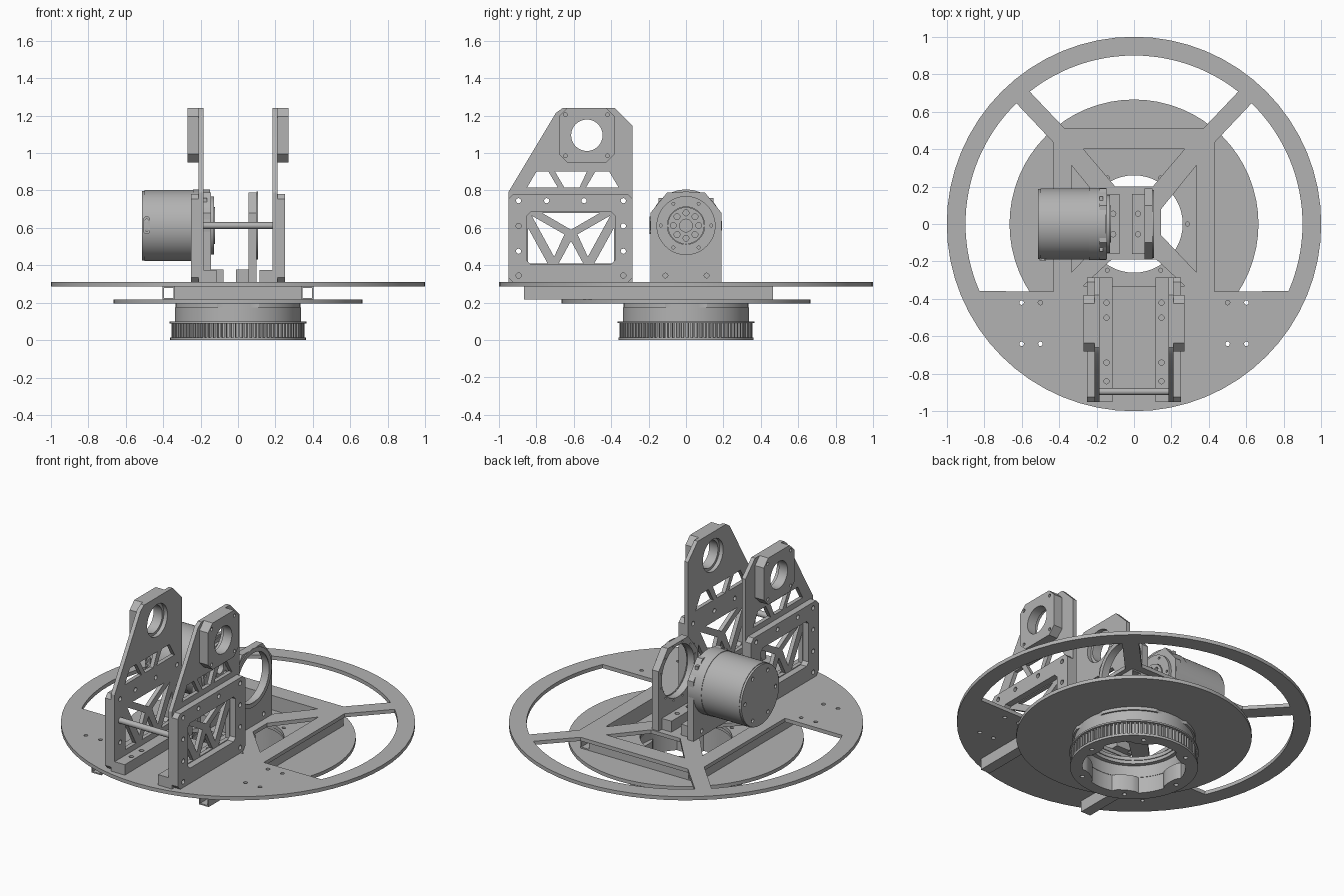
import bpy, bmesh, math
from mathutils import Matrix, Vector

cube = bpy.data.objects.get("Cube")
if cube:
    bpy.data.objects.remove(cube)

grey = bpy.data.materials.new("machined grey")
grey.use_nodes = True
COLOUR = (0.45, 0.45, 0.45, 1)
grey.diffuse_color = COLOUR
grey.node_tree.nodes["Principled BSDF"].inputs["Base Color"].default_value = COLOUR

# Extrusion axes: profile (u, v) maps to (x, y), (y, z) or (z, x)
AXES = {"z": ((1, 0, 0), (0, 1, 0), (0, 0, 1)),
        "x": ((0, 1, 0), (0, 0, 1), (1, 0, 0)),
        "y": ((0, 0, 1), (1, 0, 0), (0, 1, 0))}
parts = []


def prism(name, axis, lo, hi, loops):
    """Extrude an outline with any number of holes along an axis."""
    curve = bpy.data.curves.new(name, "CURVE")
    curve.dimensions = "2D"
    curve.fill_mode = "BOTH"
    curve.extrude = (hi - lo) / 2
    for loop in loops:
        spline = curve.splines.new("POLY")
        spline.points.add(len(loop) - 1)
        for point, (u, v) in zip(spline.points, loop):
            point.co = (u, v, 0, 1)
        spline.use_cyclic_u = True
    helper = bpy.data.objects.new(name + " outline", curve)
    bpy.context.collection.objects.link(helper)
    graph = bpy.context.evaluated_depsgraph_get()
    mesh = bpy.data.meshes.new_from_object(helper.evaluated_get(graph))
    bpy.data.objects.remove(helper)
    bpy.data.curves.remove(curve)
    turn = Matrix([Vector(c) for c in AXES[axis]]).transposed().to_4x4()
    mesh.transform(turn @ Matrix.Translation((0, 0, (lo + hi) / 2)))
    bm = bmesh.new()
    bm.from_mesh(mesh)
    bmesh.ops.remove_doubles(bm, verts=bm.verts, dist=0.0001)
    bmesh.ops.recalc_face_normals(bm, faces=bm.faces)
    bm.to_mesh(mesh)
    bm.free()
    mesh.name = name
    mesh.materials.clear()
    mesh.materials.append(grey)
    obj = bpy.data.objects.new(name, mesh)
    bpy.context.collection.objects.link(obj)
    parts.append(obj)
    return obj


def circle(u, v, r, n=48):
    return [(u + r * math.cos(math.tau * i / n), v + r * math.sin(math.tau * i / n))
            for i in range(n)]


def rect(u0, u1, v0, v1, c=0.0):
    """Rectangle, with chamfered corners when c is given."""
    if not c:
        return [(u0, v0), (u1, v0), (u1, v1), (u0, v1)]
    return [(u0 + c, v0), (u1 - c, v0), (u1, v0 + c), (u1, v1 - c),
            (u1 - c, v1), (u0 + c, v1), (u0, v1 - c), (u0, v0 + c)]


def arc(r, start, end, n=24):
    return [(r * math.cos(start + (end - start) * i / n),
             r * math.sin(start + (end - start) * i / n)) for i in range(n + 1)]


def bolts(u, v, ring, r, count, turn=0.0):
    return [circle(u + ring * math.cos(turn + math.tau * i / count),
                   v + ring * math.sin(turn + math.tau * i / count), r, 12)
            for i in range(count)]


def flip(loop, centre=0.0):
    return [(2 * centre - u, v) for u, v in loop]


# Spoked round deck
RIM = 0.9
side_window = [(0.43, -0.36)] + arc(RIM, -0.41, math.atan2(0.647, 0.63)) + [(0.43, 0.435)]
back_start = math.atan2(0.706, 0.556)
back_window = [(0.37, 0.51)] + arc(RIM, back_start, math.pi - back_start) + [(-0.37, 0.51)]
inner_side = [(0.335, -0.26), (0.335, 0.315), (0.145, 0.08), (0.145, -0.06)]
inner_back = [(-0.27, 0.4), (0.27, 0.4), (0.1, 0.2), (-0.1, 0.2)]
inner_front = [(-0.27, -0.33), (0.27, -0.33), (0.12, -0.19), (-0.12, -0.19)]
deck_holes = [circle(s * x, y, 0.012, 12) for s in (-1, 1) for x in (0.5, 0.6)
              for y in (-0.42, -0.64)]
prism("deck", "z", 0.287, 0.31,
      [circle(0, 0, 1, 64), side_window, flip(side_window), back_window,
       inner_side, flip(inner_side), inner_back, inner_front] + deck_holes)

# Square tubes below the deck
for side, x in (("left", 0.37), ("right", -0.37)):
    prism(side + "_rail", "y", -0.865, 0.465,
          [rect(0.217, 0.287, x - 0.033, x + 0.033), rect(0.225, 0.279, x - 0.026, x + 0.026)])
for place, y in (("back", 0.435), ("front", -0.365)):
    prism(place + "_cross_tube", "x", -0.337, 0.337,
          [rect(y - 0.03, y + 0.03, 0.217, 0.287), rect(y - 0.023, y + 0.023, 0.225, 0.279)])

# Lower disc and bearing
prism("lower_disc", "z", 0.195, 0.217,
      [circle(0, 0, 0.665, 64), circle(0, 0, 0.26)] + bolts(0, 0, 0.285, 0.011, 6))
collar = []
for i in range(96):
    a = math.tau * i / 96
    gap = abs(math.sin(2 * a)) < 0.6
    r = 0.335 if gap else 0.347
    collar.append((r * math.cos(a), r * math.sin(a)))
prism("bearing_collar", "z", 0.175, 0.195, [collar, circle(0, 0, 0.265)])
prism("bearing_body", "z", 0.1, 0.175, [circle(0, 0, 0.337, 64), circle(0, 0, 0.29)])

# Toothed pulley with flanges and a lobed bore
lobed = []
for i in range(96):
    a = math.tau * i / 96
    r = 0.292 - 0.03 * max(0, math.cos(6 * a)) ** 0.5
    lobed.append((r * math.cos(a), r * math.sin(a)))
TEETH = 90
teeth = []
for i in range(TEETH):
    for step, r in ((0, 0.34), (0.45, 0.34), (0.55, 0.355), (0.95, 0.355)):
        a = math.tau * (i + step) / TEETH
        teeth.append((r * math.cos(a), r * math.sin(a)))
prism("pulley_teeth", "z", 0.015, 0.09, [teeth, lobed])
prism("pulley_top_flange", "z", 0.09, 0.1, [circle(0, 0, 0.365, 64), lobed])
prism("pulley_bottom_flange", "z", 0.0, 0.015,
      [circle(0, 0, 0.362, 64), lobed] + bolts(0, 0, 0.31, 0.013, 6))

# Pair of upright stands
MID = -0.615
tall = [(-0.95, 0.31), (-0.285, 0.31), (-0.285, 1.145), (-0.38, 1.24),
        (-0.66, 1.24), (-0.695, 1.215), (-0.95, 0.79)]
edge_holes = [circle(y, z, 0.014, 12) for y in (-0.895, -0.335)
              for z in (0.345, 0.475, 0.61, 0.745)]
edge_holes += [circle(y, 0.745, 0.014, 12) for y in (-0.745, -0.545)]
half_truss = [[(-0.845, 0.6), (-0.845, 0.41), (-0.74, 0.41)],
              [(-0.825, 0.665), (-0.65, 0.565), (-0.705, 0.445)]]
truss = half_truss + [flip(t, MID) for t in half_truss]
truss += [[(-0.77, 0.68), (-0.46, 0.68), (MID, 0.59)],
          [(-0.68, 0.41), (-0.55, 0.41), (MID, 0.53)]]
upper = [[(-0.85, 0.815), (-0.8, 0.9), (-0.735, 0.9), (-0.685, 0.815)],
         [(-0.7, 0.9), (-0.53, 0.9), (-0.57, 0.815), (-0.65, 0.815)],
         [(-0.535, 0.815), (-0.485, 0.9), (-0.41, 0.9), (-0.36, 0.815)]]
block_holes = [circle(y, z, 0.01, 12) for y in (-0.645, -0.42) for z in (0.985, 1.205)]
foot_holes = [(-0.42), (-0.5), (-0.74), (-0.84)]
for side, s in (("left", 1), ("right", -1)):
    def slab(name, inner, outer, loops):
        prism(side + name, "x", min(s * inner, s * outer), max(s * inner, s * outer), loops)
    slab("_tall_plate", 0.185, 0.21,
         [tall, circle(-0.53, 1.095, 0.1)] + edge_holes + truss + upper)
    slab("_outer_plate", 0.21, 0.25,
         [rect(-0.95, -0.285, 0.31, 0.78, 0.025), rect(-0.85, -0.38, 0.405, 0.685, 0.02)]
         + edge_holes)
    slab("_bearing_block", 0.21, 0.27,
         [rect(-0.68, -0.38, 0.95, 1.24, 0.045), circle(-0.53, 1.095, 0.084)] + block_holes)
    x0, x1 = sorted((s * 0.115, s * 0.185))
    prism(side + "_stand_foot", "z", 0.31, 0.375,
          [rect(x0, x1, -0.95, -0.285)] + [circle(s * 0.147, y, 0.014, 12) for y in foot_holes])
prism("tie_rod", "x", -0.19, 0.19, [circle(-0.895, 0.612, 0.018, 24)])

# Motor mounts
AXLE = 0.612
mount = [(-0.19, 0.31), (0.19, 0.31), (0.19, 0.68), (0.1, 0.79), (-0.1, 0.79), (-0.19, 0.68)]
mount_holes = [circle(y, 0.345, 0.013, 12) for y in (-0.11, 0.11)]
prism("motor_plate", "x", -0.185, -0.145, [mount, circle(0, AXLE, 0.12)] + mount_holes)
prism("support_plate", "x", 0.055, 0.1,
      [mount, circle(0, AXLE, 0.16)] + mount_holes + bolts(0, AXLE, 0.173, 0.006, 12, 0.26))
prism("support_ring", "x", 0.1, 0.106, [circle(0, AXLE, 0.182), circle(0, AXLE, 0.155)])
for place, x in (("motor", -0.145), ("support", -0.012)):
    prism(place + "_foot", "z", 0.31, 0.378,
          [rect(x, x + 0.067, -0.16, 0.16)]
          + [circle(x + 0.034, y, 0.014, 12) for y in (-0.055, 0.055)])

# Motor
prism("motor_body", "x", -0.5, -0.185, [circle(0, AXLE, 0.19, 64)])
prism("motor_band", "x", -0.24, -0.15, [circle(0, AXLE, 0.193, 64), circle(0, AXLE, 0.15)])
prism("motor_cap", "x", -0.512, -0.5,
      [circle(0, AXLE, 0.186, 64)] + bolts(0, AXLE, 0.15, 0.012, 6))
prism("motor_face", "x", -0.145, -0.128,
      [circle(0, AXLE, 0.155), circle(0, AXLE, 0.1)] + bolts(0, AXLE, 0.135, 0.008, 6))
prism("motor_hub", "x", -0.19, -0.122,
      [circle(0, AXLE, 0.098), circle(0, AXLE, 0.034)] + bolts(0, AXLE, 0.068, 0.016, 8))
prism("motor_socket", "y", -0.196, -0.17,
      [rect(0.568, 0.66, -0.505, -0.47, 0.008)]
      + [circle(z, -0.488, 0.009, 12) for z in (0.59, 0.614, 0.638)])
for i in range(4):
    a = math.pi / 4 + i * math.pi / 2
    y, z = 0.19 * math.cos(a), AXLE + 0.19 * math.sin(a)
    prism("motor_clip", "x", -0.185, -0.165, [rect(y - 0.012, y + 0.012, z - 0.012, z + 0.012)])

# Smooth round walls, keep edges sharp
bpy.ops.object.select_all(action="DESELECT")
for obj in parts:
    obj.select_set(True)
bpy.context.view_layer.objects.active = parts[0]
bpy.ops.object.shade_smooth_by_angle(angle=math.radians(25))
